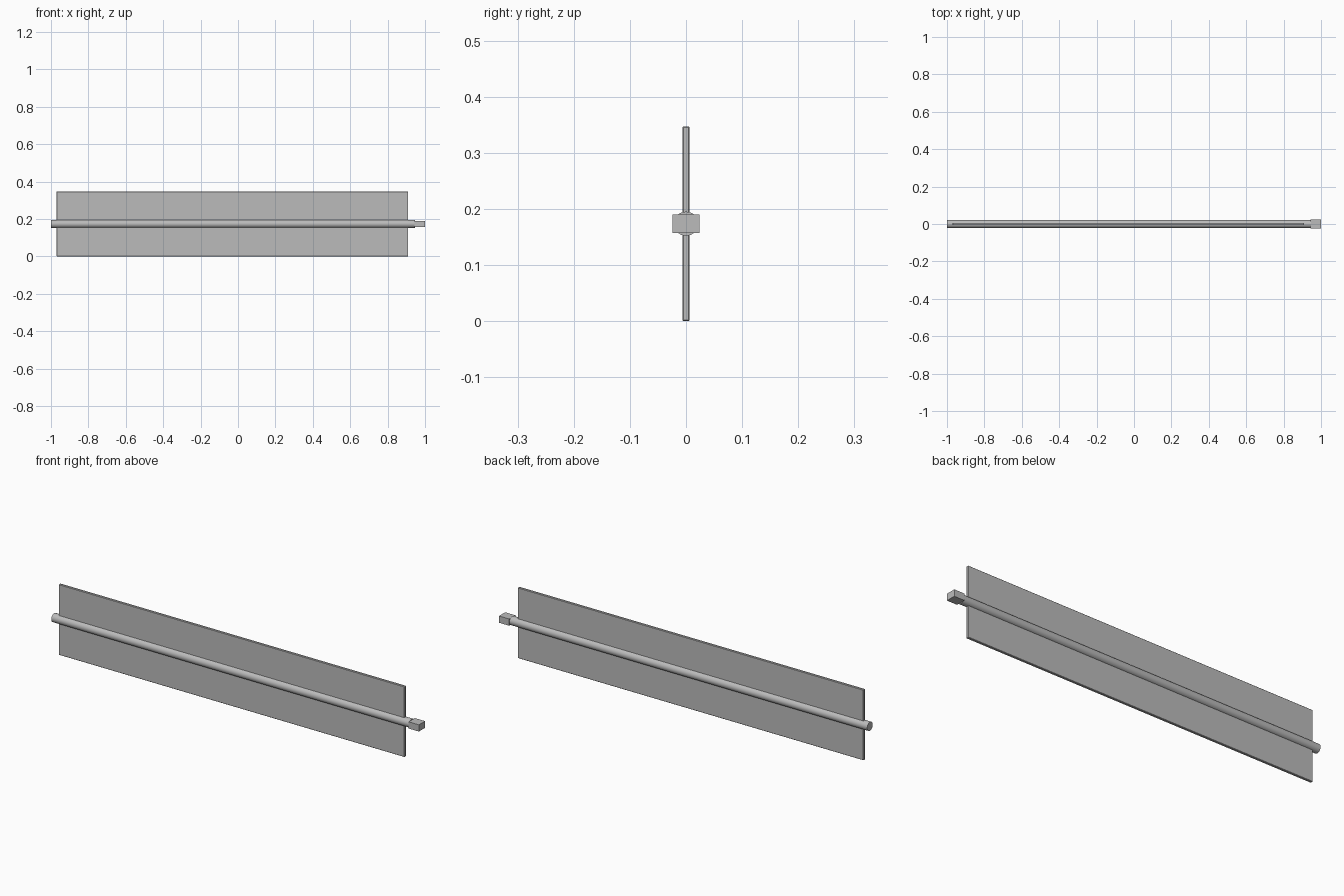
import bpy
import math

cube = bpy.data.objects.get("Cube")
if cube:
    bpy.data.objects.remove(cube, do_unlink=True)

MID = 0.1735  # height of the shaft axis

grey = bpy.data.materials.new("plain grey")
grey.use_nodes = True
colour = (0.5, 0.5, 0.5, 1)
grey.diffuse_color = colour
grey.node_tree.nodes["Principled BSDF"].inputs["Base Color"].default_value = colour


def finish(name):
    obj = bpy.context.object
    obj.name = name
    obj.data.materials.append(grey)
    bpy.ops.object.transform_apply(location=False, rotation=True, scale=True)
    return obj


def box(name, x0, x1, depth, height):
    bpy.ops.mesh.primitive_cube_add(size=1, location=((x0 + x1) / 2, 0, MID))
    bpy.context.object.scale = (x1 - x0, depth, height)
    return finish(name)


# Flat blade with slightly eased edges
blade = box("blade", -0.97, 0.91, 0.013, 2 * MID)
bevel = blade.modifiers.new("eased edges", "BEVEL")
bevel.width = 0.002
bevel.segments = 1

# Round shaft running through the blade
bpy.ops.mesh.primitive_cylinder_add(vertices=32, radius=0.0215, depth=1.945,
                                    location=(-0.0275, 0, MID),
                                    rotation=(0, math.pi / 2, 0))
finish("shaft")
bpy.ops.object.shade_smooth_by_angle(angle=math.radians(30))

# Rectangular drive block on the left end
box("drive_block", 0.945, 1.0, 0.048, 0.033)
